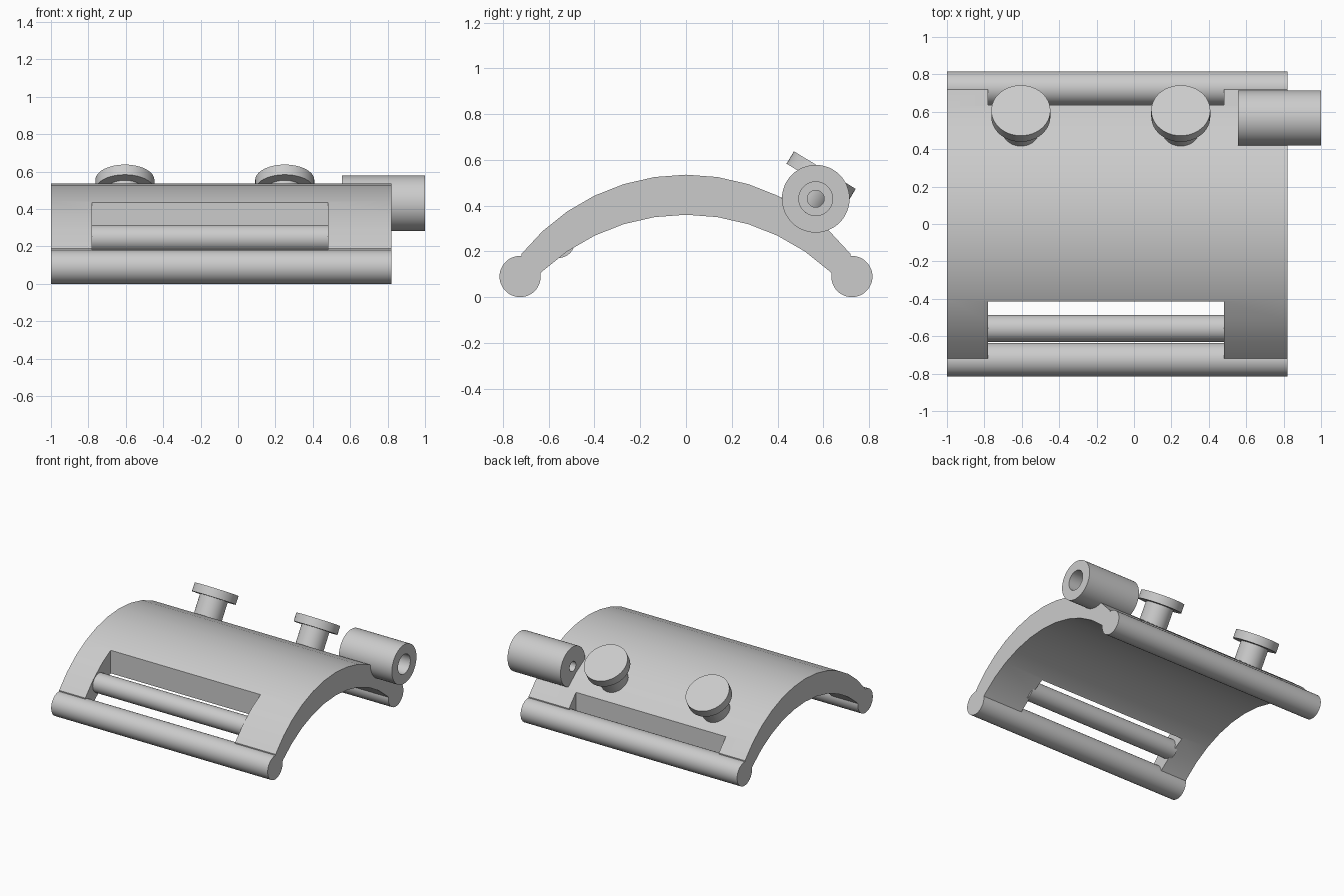
import bpy, bmesh, math
from mathutils import Vector

cube = bpy.data.objects.get("Cube")
if cube:
    bpy.data.objects.remove(cube, do_unlink=True)

GREY = (0.6, 0.6, 0.6, 1.0)
grey = bpy.data.materials.new("plain_grey")
grey.use_nodes = True
grey.diffuse_color = GREY
grey.node_tree.nodes["Principled BSDF"].inputs["Base Color"].default_value = GREY

LEFT, RIGHT = 0.82, -1.0            # x extent of the curved plate
SLOT_LEFT, SLOT_RIGHT = 0.48, -0.78  # x extent of both strap slots
X_AXIS = Vector((1, 0, 0))


def finish(name, bm):
    bmesh.ops.recalc_face_normals(bm, faces=bm.faces)
    mesh = bpy.data.meshes.new(name)
    bm.to_mesh(mesh)
    bm.free()
    mesh.materials.append(grey)
    obj = bpy.data.objects.new(name, mesh)
    bpy.context.scene.collection.objects.link(obj)
    return obj


def smooth(obj):
    bpy.ops.object.select_all(action="DESELECT")
    obj.select_set(True)
    bpy.context.view_layer.objects.active = obj
    bpy.ops.object.shade_smooth_by_angle(angle=math.radians(30))


def lathe(name, profile, start, axis, closed=False, steps=48):
    """Spin (radius, distance) points around an axis."""
    bm = bmesh.new()
    points = profile + profile[:1] if closed else profile
    verts = [bm.verts.new((r, 0, d)) for r, d in points]
    edges = [bm.edges.new(pair) for pair in zip(verts, verts[1:])]
    bmesh.ops.spin(bm, geom=verts + edges, cent=(0, 0, 0), axis=(0, 0, 1),
                   angle=math.tau, steps=steps)
    bmesh.ops.remove_doubles(bm, verts=bm.verts, dist=0.0001)
    turn = Vector((0, 0, 1)).rotation_difference(axis).to_matrix()
    bmesh.ops.transform(bm, matrix=turn.to_4x4(), verts=bm.verts)
    bmesh.ops.translate(bm, vec=start, verts=bm.verts)
    obj = finish(name, bm)
    smooth(obj)
    return obj


def rod(name, x0, x1, y, z, radius):
    length = x1 - x0
    return lathe(name, [(0, 0), (radius, 0), (radius, length), (0, length)],
                 Vector((x0, y, z)), X_AXIS)


def cut_slot(plate, y0, y1):
    bm = bmesh.new()
    bmesh.ops.create_cube(bm, size=1)
    bmesh.ops.scale(bm, vec=(SLOT_LEFT - SLOT_RIGHT, y1 - y0, 2), verts=bm.verts)
    bmesh.ops.translate(bm, vec=((SLOT_LEFT + SLOT_RIGHT) / 2, (y0 + y1) / 2, 0),
                        verts=bm.verts)
    cutter = finish("slot_cutter", bm)
    cutter.hide_render = True
    mod = plate.modifiers.new("slot", "BOOLEAN")
    mod.operation, mod.solver, mod.object = "DIFFERENCE", "EXACT", cutter
    bpy.context.view_layer.objects.active = plate
    bpy.ops.object.modifier_apply(modifier=mod.name)
    bpy.data.objects.remove(cutter, do_unlink=True)


# Curved plate: the same arc above and below, extruded along x
ARC, TOP, THICK, HALF = 0.92, 0.535, 0.175, 6
outer = []
for i in range(-HALF, HALF + 1):
    a = math.radians(51.5) * i / HALF
    outer.append((ARC * math.sin(a), TOP - ARC * (1 - math.cos(a))))
inner = [(y, z - THICK) for y, z in reversed(outer)]
bm = bmesh.new()
face = bm.faces.new([bm.verts.new((RIGHT, y, z)) for y, z in outer + inner])
side = bmesh.ops.extrude_face_region(bm, geom=[face])["geom"]
bmesh.ops.translate(bm, vec=(LEFT - RIGHT, 0, 0),
                    verts=[v for v in side if isinstance(v, bmesh.types.BMVert)])
plate = finish("curved_plate", bm)

# Strap slots, deeper at the front
cut_slot(plate, -1, -0.415)
cut_slot(plate, 0.635, 1)
smooth(plate)

# Edge rods and the strap bar inside the front slot
rod("front_edge_rod", RIGHT, LEFT, -0.725, 0.09, 0.09)
rod("back_edge_rod", RIGHT, LEFT, 0.725, 0.09, 0.09)
rod("strap_bar", SLOT_RIGHT - 0.02, SLOT_LEFT + 0.02, -0.558, 0.243, 0.072)

# Two mushroom knobs standing square to the plate
tilt = Vector((0, 0.52, 0.855)).normalized()
for name, x in (("right_knob", -0.605), ("left_knob", 0.25)):
    head = Vector((x, 0.607, 0.555))
    lathe(name, [(0, -0.27), (0.1, -0.27), (0.1, -0.063), (0.158, -0.063),
                 (0.158, 0), (0, 0)], head, tilt)

# Barrel with a stepped bore, open at both ends
lathe("side_barrel", [(0.148, 0), (0.148, 0.445), (0.074, 0.445), (0.074, 0.15),
                      (0.037, 0.15), (0.037, 0)],
      Vector((0.555, 0.567, 0.43)), X_AXIS, closed=True)
